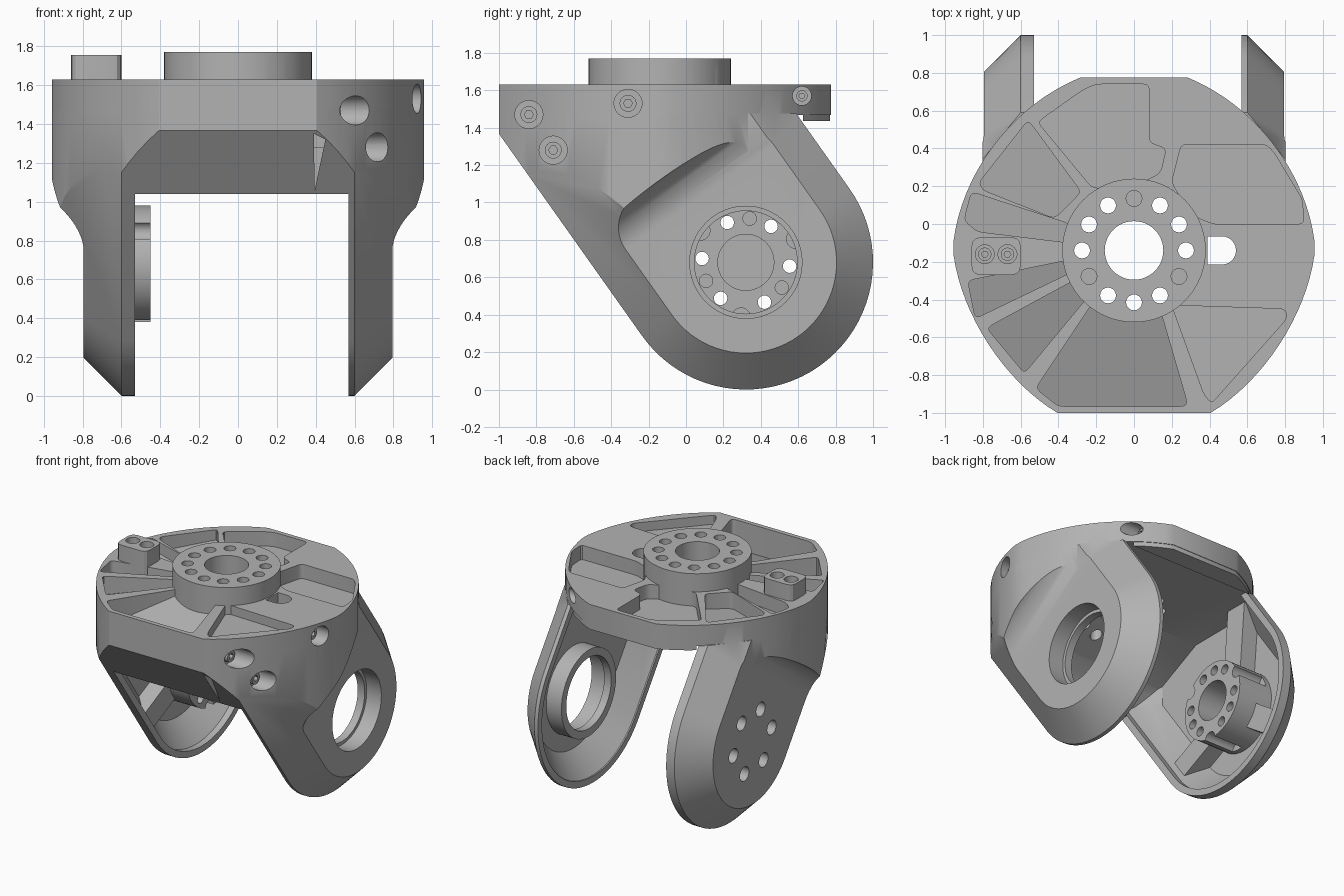
import bpy, bmesh, math
from mathutils import Vector

if "Cube" in bpy.data.objects:
    bpy.data.objects.remove(bpy.data.objects["Cube"], do_unlink=True)

metal = bpy.data.materials.new("machined grey")
metal.use_nodes = True
GREY = (0.45, 0.45, 0.45, 1)
metal.diffuse_color = GREY
metal.node_tree.nodes["Principled BSDF"].inputs["Base Color"].default_value = GREY


def loft(name, sections):
    """Closed solid through matching rings of points."""
    bm = bmesh.new()
    rings = [[bm.verts.new(p) for p in s] for s in sections]
    n = len(rings[0])
    for a, b in zip(rings, rings[1:]):
        for i in range(n):
            j = (i + 1) % n
            bm.faces.new((a[i], a[j], b[j], b[i]))
    bm.faces.new(rings[0])
    bm.faces.new(rings[-1][::-1])
    bmesh.ops.recalc_face_normals(bm, faces=bm.faces)
    me = bpy.data.meshes.new(name)
    bm.to_mesh(me)
    bm.free()
    me.materials.append(metal)
    ob = bpy.data.objects.new(name, me)
    bpy.context.collection.objects.link(ob)
    return ob


def place(axis, a, b, c):
    return {"x": (c, a, b), "y": (a, c, b), "z": (a, b, c)}[axis]


def prism(name, pts, axis, lo, hi):
    return loft(name, [[place(axis, a, b, c) for a, b in pts] for c in (lo, hi)])


def rod(name, a, b, r, axis, lo, hi, seg=48):
    pts = [(a + r * math.cos(2 * math.pi * i / seg), b + r * math.sin(2 * math.pi * i / seg))
           for i in range(seg)]
    return prism(name, pts, axis, lo, hi)


def box(name, x, y, z):
    return prism(name, [(x[0], y[0]), (x[1], y[0]), (x[1], y[1]), (x[0], y[1])], "z", *z)


def combine(ob, tool, op="DIFFERENCE"):
    m = ob.modifiers.new("cut", "BOOLEAN")
    m.operation, m.solver, m.object = op, "EXACT", tool
    bpy.context.view_layer.objects.active = ob
    bpy.ops.object.modifier_apply(modifier=m.name)
    bpy.data.objects.remove(tool, do_unlink=True)


def mirrored(half):
    return half + [(-x, y) for x, y in reversed(half)]


def rounded(pts, size=.03):
    """Round every corner of a flat outline with a short curve."""
    out = []
    vs = [Vector(p) for p in pts]
    for i, v in enumerate(vs):
        a, b = vs[i - 1] - v, vs[(i + 1) % len(vs)] - v
        p = v + a.normalized() * min(size, a.length * .4)
        q = v + b.normalized() * min(size, b.length * .4)
        for k in range(4):
            u = k / 3
            out.append(tuple(p * (1 - u) ** 2 + v * 2 * u * (1 - u) + q * u * u))
    return out


def rim(lo, hi, n):
    """Right half of the disc edge, slightly flattened on the diagonals."""
    pts = []
    for i in range(n + 1):
        deg = lo + (hi - lo) * i / n
        r = .96 - .038 * math.sin(math.pi * abs(deg) / (65 if deg < 0 else 80))
        pts.append((r * math.cos(math.radians(deg)), -.13 + r * math.sin(math.radians(deg))))
    return pts


# Arm axis frame in the side plane: across and along the leaning fork
PY, PZ, R = 0.32, 0.68, 0.68
ACROSS, ALONG = Vector((0.816, 0.578)), Vector((-0.578, 0.816))
PIVOT = Vector((PY, PZ))


def arm_outline(x, off):
    r = R - off
    pts = [PIVOT - r * ACROSS + 1.6 * ALONG]
    for i in range(41):
        t = math.pi * (1 + i / 40)
        pts.append(PIVOT + r * (math.cos(t) * ACROSS + math.sin(t) * ALONG))
    pts.append(PIVOT + r * ACROSS + 1.6 * ALONG)
    return [(x, p.x, p.y) for p in pts]


def arm_solid(name, sections):
    return loft(name, [arm_outline(x, off) for x, off in sections])


# Plan outlines of the disc and of the fork below it, sharing their front edge
edge = rim(-65, 30, 24)
disc_plan = mirrored(edge + rim(34, 72.5, 11))
fork_plan = mirrored(edge + [(.8, 1.02)])

# Fork: leaning rounded body with chamfered sides
body = arm_solid("fork_body", [(-.97, .37), (-.6, 0), (.6, 0), (.97, .37)])
combine(body, prism("plan", fork_plan, "z", -.2, 1.475), "INTERSECT")

# Hollow inside, with thick ribs kept in the closed arm
hollow = arm_solid("hollow", [(-.74, .22), (-.58, .05), (.58, .05), (.74, .22)])
ceiling = [(-1.2, -.2), (1.2, -.2), (1.2, 1.47), (-.2, 1.47), (-.6, 1.28), (-.95, .95)]
combine(hollow, prism("ceiling", ceiling, "x", -1, 1), "INTERSECT")
combine(hollow, prism("inner_plan", [(x * .94, y * .94) for x, y in fork_plan], "z", -.3, 1.6),
        "INTERSECT")
for deg in (85, 205, 325):
    d = Vector((math.cos(math.radians(deg)), math.sin(math.radians(deg))))
    s = Vector((-d.y, d.x)) * .09
    rib = [PIVOT + d * .2 + s, PIVOT + d * .9 + s, PIVOT + d * .9 - s, PIVOT + d * .2 - s]
    combine(hollow, prism("rib", [tuple(p) for p in rib], "x", -.9, -.61))
combine(body, hollow)
combine(body, box("channel", (-.53, .57), (-1.3, 1.3), (-.3, 1.04)))
combine(body, box("rear_opening", (-.53, .57), (0, 1.3), (-.3, 1.474)))

# Disc on top, with a thicker edge at the rear
combine(body, prism("disc", disc_plan, "z", 1.468, 1.63), "UNION")
rear = [(x * .995, y - .004) for x, y in disc_plan if y > .63]
combine(body, prism("rear_lip", rear, "z", 1.435, 1.55), "UNION")

# Flat outer faces of the arms, rising in a hollow curve to the disc edge
turns = [math.pi / 2 * i / 12 for i in range(13)]
blend = [(.43 + .2 * math.sin(a), .795 + .2 * (1 - math.cos(a))) for a in turns]
shape = [(-1.2, .795)] + blend + [(.63, 1.2), (-1.2, 1.2)]
for side in (-1, 1):
    rings = []
    for k in (-1.5, 1.5):
        pts = [(side * x, PIVOT + t * ALONG + k * ACROSS) for t, x in shape]
        rings.append([(x, p.x, p.y) for x, p in pts])
    combine(body, loft("side_cut", rings))

# Weight-saving pockets: outline, depth at middle, forward fall of the floor
pockets = [
    ([(-.51, .54), (-.27, .71), (-.2, .74), (.08, .74), (.08, .43), (.17, .4), (.14, .27),
      (0, .2), (-.22, .19)], .11, 0),
    ([(.25, .42), (.7, .42), (.74, .38), (.89, .13), (.9, 0), (.42, 0), (.3, .05), (.2, .22)],
     .11, 0),
    ([(-.56, .55), (-.82, .22), (-.8, .18), (-.42, .03), (-.28, .17)], .11, .1),
    ([(-.86, .17), (-.9, .02), (-.83, -.04), (-.34, -.1), (-.34, 0)], .1, .1),
    ([(-.88, -.3), (-.34, -.19), (-.32, -.25), (-.84, -.5)], .11, .3),
    ([(-.78, -.55), (-.32, -.3), (-.24, -.38), (-.58, -.79)], .13, .35),
    ([(-.22, -.42), (.14, -.46), (.28, -.94), (.27, -.965), (-.4, -.965), (-.52, -.87)], .16, .33),
    ([(.2, -.43), (.8, -.45), (.81, -.5), (.41, -.95), (.37, -.9)], .07, 0),
]
for pts, depth, fall in pockets:
    mid = sum(y for x, y in pts) / len(pts)
    curve = rounded(pts)
    floor = [(x, y, 1.63 - depth + fall * (y - mid)) for x, y in curve]
    combine(body, loft("pocket", [floor, [(x, y, 1.8) for x, y in curve]]))

# Top hub, bored in the middle and ringed with holes
HY = -.14
combine(body, rod("hub", 0, HY, .38, "z", 1.475, 1.77, 64), "UNION")
combine(body, rod("hub_bore", 0, HY, .155, "z", 1, 2))
for i in range(12):
    t = math.radians(30 * i)
    low = 1.62 if i % 4 == 3 else 1.2
    combine(body, rod("hub_hole", .275 * math.cos(t), HY + .275 * math.sin(t), .042, "z", low, 2, 20))

# Cable slot beside the hub
combine(body, rod("slot_end", .465, HY, .075, "z", 1.1, 2, 24))
combine(body, box("slot", (.39, .465), (HY - .075, HY + .075), (1.1, 2)))

# Small raised block with two holes
block = rounded([(-.86, -.27), (-.6, -.27), (-.6, -.07), (-.86, -.07)], .05)
combine(body, prism("block", block, "z", 1.55, 1.755), "UNION")
for x in (-.79, -.67):
    combine(body, rod("block_hole", x, -.16, .05, "z", 1.66, 2, 24))

# Open arm: bearing ring with a stepped bore
combine(body, rod("bearing_ring", PY, PZ, .335, "x", .61, .78, 64), "UNION")
combine(body, rod("bearing_bore", PY, PZ, .275, "x", .4, 1, 64))
combine(body, rod("bearing_seat", PY, PZ, .3, "x", .67, 1, 64))

# Closed arm: drive hub with centre recess, bolt circle and three edge notches
combine(body, rod("drive_hub", PY, PZ, .3, "x", -.77, -.45, 64), "UNION")
combine(body, rod("drive_recess", PY, PZ, .15, "x", -.72, -.3))
for i in range(12):
    t = math.radians(30 * i - 5)
    cy, cz = math.cos(t), math.sin(t)
    y, z = PY + .235 * cy, PZ + .235 * cz
    if i % 2 == 0:
        combine(body, rod("drive_hole", y, z, .036, "x", -1, -.3, 20))
        combine(body, rod("drive_counterbore", y, z, .055, "x", -1, -.7, 24))
    elif i % 4 == 3:
        combine(body, rod("blind_hole", y, z, .036, "x", -.6, -.3, 20))
    else:
        combine(body, rod("hub_notch", PY + .295 * cy, PZ + .295 * cz, .05, "x", -.7, -.3, 24))

# Counterbored screw holes in the open side
bores = [(-.84, 1.47, .49, .075), (-.71, 1.28, .61, .075), (-.31, 1.53, .82, .075),
         (.62, 1.57, .42, .05)]
for y, z, x, r in bores:
    combine(body, rod("bore", y, z, r, "x", x, 1.2, 28))

# Window through the front skirt, with a lug standing behind it
combine(body, prism("window", [(.39, 1.35), (.45, 1.32), (.395, 1.06)], "y", -1.1, -.6))
combine(body, box("inner_lug", (.37, .5), (-.5, -.4), (1.045, 1.5)), "UNION")

parts = [body]

# Socket screws seated in the holes
for y, z, x, r in bores:
    screw = rod("socket_screw", y, z, r * .6, "x", x - .03, x + .04, 24)
    combine(screw, rod("socket", y, z, r * .32, "x", x + .01, x + .2, 6))
    parts.append(screw)
for x in (-.79, -.67):
    screw = rod("block_screw", x, -.16, .035, "z", 1.64, 1.69, 24)
    combine(screw, rod("socket", x, -.16, .018, "z", 1.665, 1.8, 6))
    parts.append(screw)

for ob in bpy.context.selected_objects:
    ob.select_set(False)
for ob in parts:
    ob.select_set(True)
bpy.context.view_layer.objects.active = body
bpy.ops.object.shade_smooth_by_angle(angle=math.radians(28))
